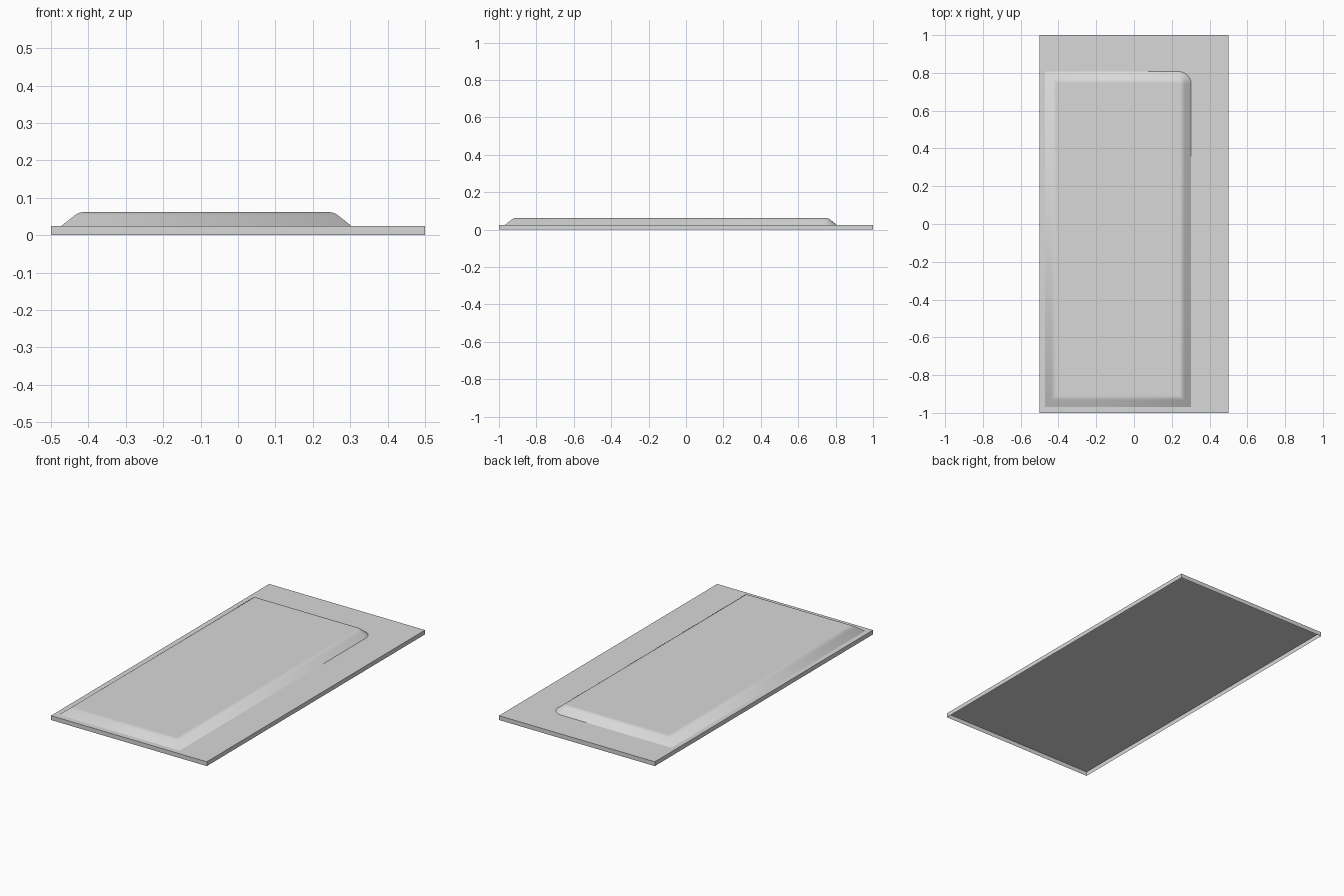
import bpy, bmesh, math

cube = bpy.data.objects.get("Cube")
if cube:
    bpy.data.objects.remove(cube, do_unlink=True)

grey = bpy.data.materials.new("light grey")
grey.use_nodes = True
colour = (0.69, 0.69, 0.69, 1)
grey.diffuse_color = colour
grey.node_tree.nodes["Principled BSDF"].inputs["Base Color"].default_value = colour

HALF_X, HALF_Y, BASE_Z = 0.5, 1.0, 0.025
LEFT, RIGHT, FRONT, BACK = -0.472, 0.303, -0.968, 0.807
CORNER_R, CORNER_STEPS = 0.068, 8
# Sloped edge of the raised panel: inset from its outline, height above the base
EDGE = [(0, 0), (0.034, 0.027), (0.041, 0.032), (0.048, 0.035), (0.056, 0.0365), (0.06, 0.0365)]


def outline(inset):
    """Rectangle with three mitred corners and one rounded back corner."""
    pts = [(LEFT + inset, BACK - inset), (LEFT + inset, FRONT + inset),
           (RIGHT - inset, FRONT + inset)]
    for i in range(CORNER_STEPS + 1):
        a = math.pi / 2 * i / CORNER_STEPS
        r = CORNER_R - inset
        pts.append((RIGHT - CORNER_R + r * math.cos(a), BACK - CORNER_R + r * math.sin(a)))
    return pts


def ring(bm, pts, z):
    return [bm.verts.new((x, y, z)) for x, y in pts]


def bridge(bm, a, b):
    for i in range(len(a)):
        j = (i + 1) % len(a)
        bm.faces.new((a[i], a[j], b[j], b[i]))


def finish(bm, name, angle):
    mesh = bpy.data.meshes.new(name)
    bm.to_mesh(mesh)
    bm.free()
    mesh.materials.append(grey)
    obj = bpy.data.objects.new(name, mesh)
    bpy.context.collection.objects.link(obj)
    bpy.ops.object.select_all(action="DESELECT")
    obj.select_set(True)
    bpy.context.view_layer.objects.active = obj
    bpy.ops.object.shade_smooth_by_angle(angle=math.radians(angle))


# Base tray: skirt walls and a full top, open below
bm = bmesh.new()
rect = [(-HALF_X, HALF_Y), (-HALF_X, -HALF_Y), (HALF_X, -HALF_Y), (HALF_X, HALF_Y)]
low, high = ring(bm, rect, 0), ring(bm, rect, BASE_Z)
bridge(bm, low, high)
bm.faces.new(high)
finish(bm, "base_tray", 30)

# Raised panel: softened sloping edges, resting on the tray
bm = bmesh.new()
rings = [ring(bm, outline(d), BASE_Z + h) for d, h in EDGE]
for a, b in zip(rings, rings[1:]):
    bridge(bm, a, b)
bm.faces.new(rings[-1])
finish(bm, "raised_panel", 60)
